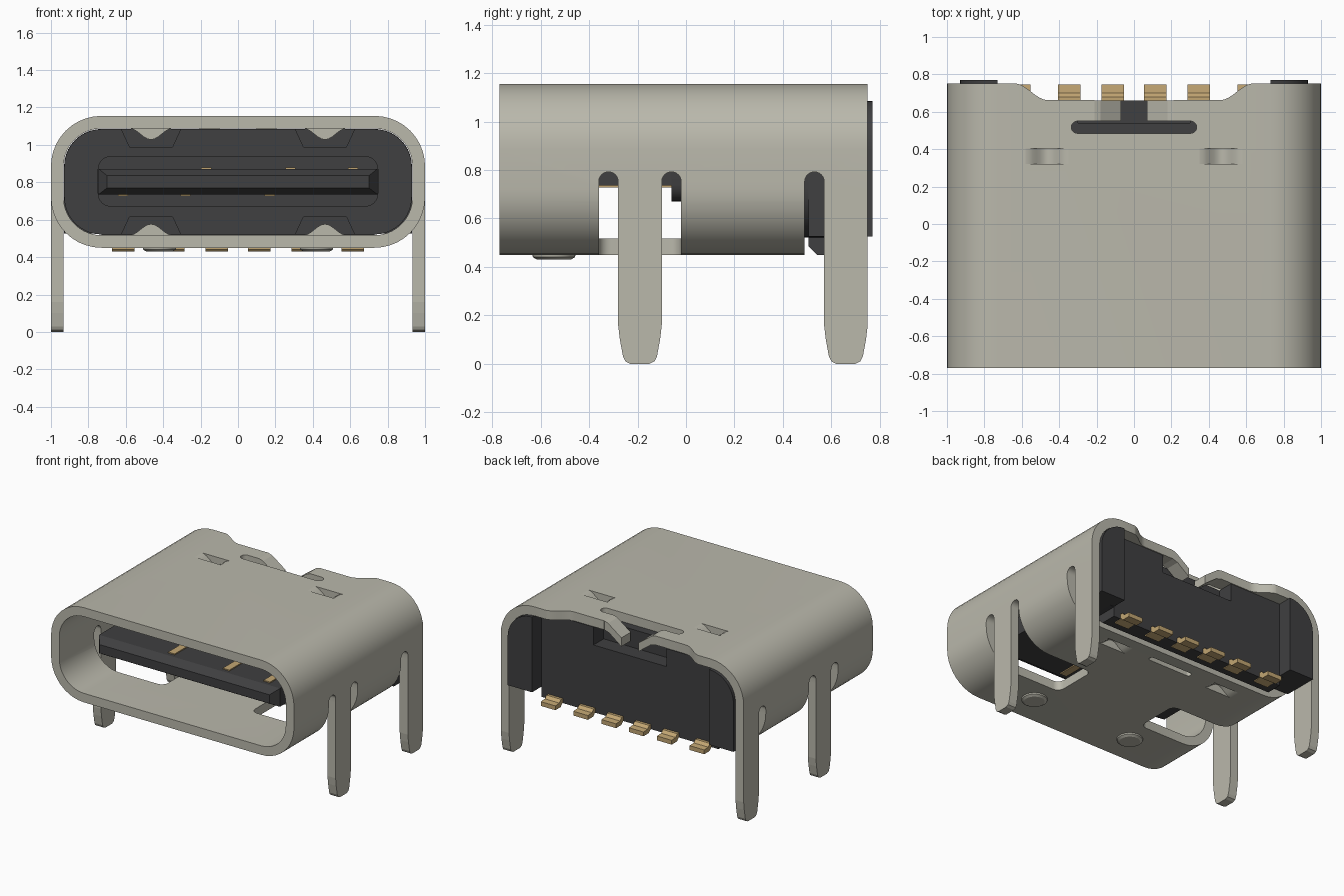
import bpy, bmesh, math

if "Cube" in bpy.data.objects:
    bpy.data.objects.remove(bpy.data.objects["Cube"])


def material(name, rgb, metallic=0.0):
    m = bpy.data.materials.new(name)
    m.use_nodes = True
    m.diffuse_color = (*rgb, 1)
    bsdf = next(n for n in m.node_tree.nodes if n.type == "BSDF_PRINCIPLED")
    bsdf.inputs["Base Color"].default_value = (*rgb, 1)
    bsdf.inputs["Metallic"].default_value = metallic
    return m


STEEL = material("warm grey steel", (0.49, 0.48, 0.41))
PLASTIC = material("dark plastic", (0.05, 0.05, 0.052))
GOLD = material("contact gold", (0.54, 0.38, 0.17))
MID = 0.8025  # height of the centre plane


def rrect(x0, x1, z0, z1, r, n=10):
    """Rounded rectangle outline."""
    pts = []
    for cx, cz, a in ((x1 - r, z1 - r, 0), (x0 + r, z1 - r, 90),
                      (x0 + r, z0 + r, 180), (x1 - r, z0 + r, 270)):
        for i in range(n + 1):
            t = math.radians(a + 90 * i / n)
            pts.append((cx + r * math.cos(t), cz + r * math.sin(t)))
    return pts


def rect(x0, x1, z0, z1):
    return [(x0, z0), (x1, z0), (x1, z1), (x0, z1)]


def loft(name, axis, sections, mat):
    """Closed solid through outlines placed along one axis."""
    place = {"x": lambda p, t: (t, p[0], p[1]),
             "y": lambda p, t: (p[0], t, p[1]),
             "z": lambda p, t: (p[0], p[1], t)}[axis]
    bm = bmesh.new()
    rings = [[bm.verts.new(place(p, t)) for p in pts] for t, pts in sections]
    for a, b in zip(rings, rings[1:]):
        for i in range(len(a)):
            j = (i + 1) % len(a)
            bm.faces.new((a[i], a[j], b[j], b[i]))
    bm.faces.new(rings[0])
    bm.faces.new(rings[-1])
    bmesh.ops.recalc_face_normals(bm, faces=bm.faces)
    me = bpy.data.meshes.new(name)
    bm.to_mesh(me)
    bm.free()
    me.materials.append(mat)
    ob = bpy.data.objects.new(name, me)
    bpy.context.collection.objects.link(ob)
    return ob


def prism(name, axis, pts, a, b, mat):
    return loft(name, axis, [(a, pts), (b, pts)], mat)


def activate(ob):
    bpy.ops.object.select_all(action="DESELECT")
    ob.select_set(True)
    bpy.context.view_layer.objects.active = ob


def smooth(ob):
    activate(ob)
    bpy.ops.object.shade_smooth_by_angle(angle=math.radians(30))


def cut(ob, axis, pts, a, b):
    c = prism("cutter", axis, pts, a, b, ob.data.materials[0])
    c.hide_render = True
    activate(ob)
    m = ob.modifiers.new("cut", "BOOLEAN")
    m.operation, m.solver, m.object = "DIFFERENCE", "EXACT", c
    bpy.ops.object.modifier_apply(modifier=m.name)
    bpy.data.objects.remove(c)


def flip(pts, side):
    return [(x * side, y) for x, y in pts]


def upend(pts, up):
    return [(x, MID + (z - MID) * up) for x, z in pts]


# Shell: rounded tube
shell = prism("shell", "y", rrect(-1, 1, 0.45, 1.155, 0.27), -0.77, 0.75, STEEL)
cut(shell, "y", rrect(-0.933, 0.933, 0.517, 1.088, 0.203), -1, 1)

# Openings left by the folded legs, and the open rear underside
for s in (1, -1):
    cut(shell, "z", flip(rrect(0.36, 1.3, -0.36, -0.02, 0.05, 5), s), 0.3, 0.72)
cut(shell, "y", rect(-1.1, 1.1, 0.3, 0.72), 0.49, 0.9)
for y0, y1 in ((-0.36, -0.28), (-0.10, -0.02), (0.49, 0.57)):
    cut(shell, "x", rrect(y0, y1, 0.62, 0.792, 0.0395, 6), -1.1, 1.1)

# Rear top notch with curved shoulders, latch slot and gap
shoulder = [(0.64 - 0.18 * t / 8,
             0.752 - 0.045 * (1 - math.cos(math.pi * t / 8))) for t in range(9)]
notch = [(0.64, 0.9)] + shoulder
cut(shell, "z", notch + flip(notch, -1)[::-1], 1.0, 1.3)
cut(shell, "z", rrect(-0.335, 0.335, 0.485, 0.55, 0.032, 6), 1.0, 1.3)
cut(shell, "z", rect(-0.21, 0.21, 0.53, 0.7), 1.0, 1.3)
cut(shell, "z", rrect(-0.18, 0.18, 0.36, 0.40, 0.019, 5), 0.3, 0.6)

# Windows for the pressed-in retaining strips
for s in (1, -1):
    window = flip(rect(0.35, 0.58, 0.32, 0.405), s)
    cut(shell, "z", window, 1.0, 1.3)
    cut(shell, "z", window, 0.3, 0.6)
smooth(shell)

for s, side in ((1, "left"), (-1, "right")):
    # Strips dipping into the shell, above and below
    outer = []
    for i in range(13):
        dip = 0.03 * (1 - math.cos(2 * math.pi * i / 12))
        outer.append((0.35 + 0.23 * i / 12, 1.155 - dip))
    strip = outer + [(x, z - 0.067) for x, z in reversed(outer)]
    for up, level in ((1, "top"), (-1, "bottom")):
        smooth(prism(f"{side}_{level}_strip", "y",
                     upend(flip(strip, s), up), 0.32, 0.405, STEEL))

    # Rear latch arm bent down towards the centre
    arm = [(0.21, 1.155), (0.18, 1.145), (0.07, 1.065),
           (0.07, 1.0), (0.17, 1.075), (0.21, 1.088)]
    prism(f"{side}_latch_arm", "y", flip(arm, s), 0.55, 0.661, STEEL)

    # Tapered legs
    half = [(0.09, 0.72), (0.09, 0.16), (0.083, 0.1), (0.07, 0.03),
            (0.06, 0.01), (0.04, 0)]
    for yc, where in ((-0.19, "front"), (0.66, "rear")):
        outline = [(yc + y, z) for y, z in half + flip(half, -1)[::-1]]
        prism(f"{side}_{where}_leg", "x", outline, 0.933 * s, s, STEEL)

    # Round bumps under the shell
    rings = [(z, [(s * 0.42 + r * math.cos(a * math.pi / 16),
                   -0.545 + r * math.sin(a * math.pi / 16)) for a in range(32)])
             for z, r in ((0.455, 0.09), (0.44, 0.087), (0.43, 0.07))]
    smooth(loft(f"{side}_bump", "z", rings, STEEL))

# Plastic housing filling the rear of the shell
housing = prism("housing", "y", rrect(-0.929, 0.929, 0.521, 1.084, 0.2),
                0.22, 0.66, PLASTIC)
for s in (1, -1):
    for up in (1, -1):
        trap = [(0.29, 1.12), (0.35, 0.99), (0.58, 0.99), (0.64, 1.12)]
        cut(housing, "y", upend(flip(trap, s), up), 0.1, 0.45)
cut(housing, "y", rect(-0.3, 0.3, 0.95, 1.2), 0.54, 0.8)
smooth(housing)

# Housing foot and rear corner blocks
foot = [(0.505, 0.6), (0.505, 0.485), (0.54, 0.45), (0.66, 0.45), (0.66, 0.6)]
prism("housing_foot", "x", foot, -0.73, 0.73, PLASTIC)
corner = [p for p in rrect(0.5, 0.93, 0.525, 1.085, 0.2) if p[0] > 0.729 and p[1] > MID]
block = [(0.729, 0.525), (0.93, 0.525)] + corner
for s, side in ((1, "left"), (-1, "right")):
    smooth(prism(f"{side}_corner_block", "y", flip(block, s), 0.505, 0.77, PLASTIC))

# Tongue with bevelled tip and stepped base
loft("tongue", "y", [(-0.63, rect(-0.7, 0.7, 0.77, 0.835)),
                     (-0.57, rect(-0.745, 0.745, 0.735, 0.872)),
                     (0.25, rect(-0.745, 0.745, 0.735, 0.872))], PLASTIC)
smooth(prism("tongue_base", "y", rrect(-0.75, 0.75, 0.67, 0.94, 0.07, 6),
             -0.06, 0.25, PLASTIC))

# Contacts on both faces of the tongue
for i, x in enumerate((-0.17, 0.28, 0.615)):
    prism(f"upper_contact_{i}", "y", rect(x - 0.027, x + 0.027, 0.86, 0.88),
          -0.54, -0.05, GOLD)
    prism(f"lower_contact_{i}", "y", rect(-x - 0.027, -x + 0.027, 0.727, 0.75),
          -0.54, -0.05, GOLD)

# Solder tails stepping out at the rear
tail = [(0.6, 0.44), (0.665, 0.45), (0.685, 0.43), (0.747, 0.43),
        (0.747, 0.462), (0.7, 0.465), (0.68, 0.485), (0.6, 0.485)]
for i, x in enumerate((-0.613, -0.345, -0.113, 0.113, 0.345, 0.613)):
    prism(f"solder_tail_{i}", "x", tail, x - 0.06, x + 0.06, GOLD)
